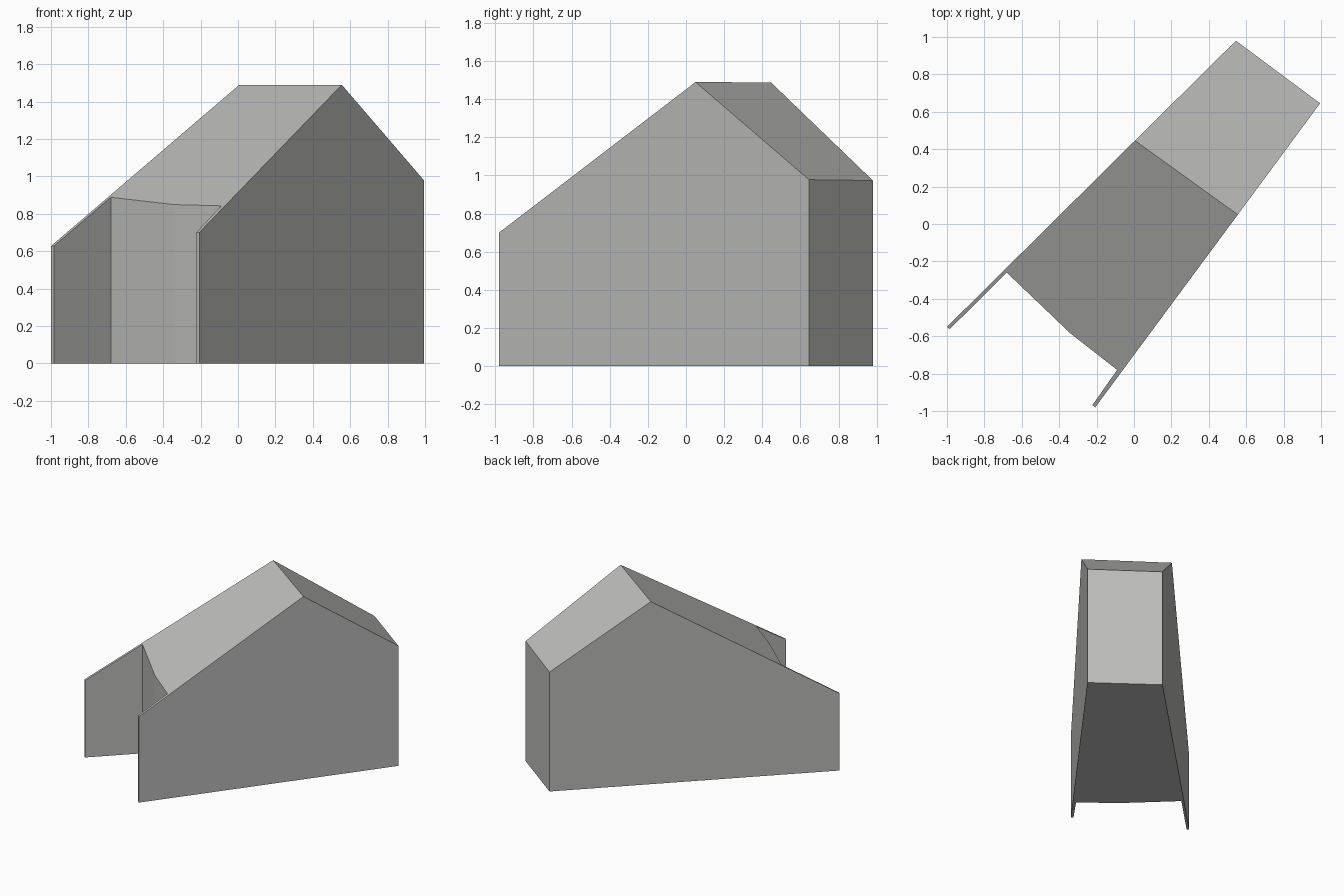
import bpy
import bmesh

if "Cube" in bpy.data.objects:
    bpy.data.objects.remove(bpy.data.objects["Cube"])

RIDGE_Z, RIDGE_D = 1.49, 0.367      # ridge height and its offset along the roof fall
FRONT_SLOPE, BACK_SLOPE = 0.616, 0.692

# Footprint, counter-clockwise from above, starting at the back corner
FOOTPRINT = [
    (0.545, 0.98),                                   # 0 back left corner
    (0.005, 0.446),                                  # 1 ridge, left end
    (-1.0, -0.55), (-0.985, -0.562),                 # 2-3 left wing wall tip
    (-0.68, -0.26), (-0.34, -0.585), (-0.09, -0.78), # 4-6 recessed front
    (-0.222, -0.968), (-0.207, -0.98),               # 7-8 right wing wall tip
    (0.555, 0.05),                                   # 9 ridge, right end
    (0.995, 0.645),                                  # 10 back right corner
]
RIDGE = (1, 9)


def roof_z(x, y):
    """Height of the two-sided roof above a plan point."""
    d = 0.588 * x + 0.809 * y - RIDGE_D
    return RIDGE_Z - (BACK_SLOPE * d if d > 0 else -FRONT_SLOPE * d)


bm = bmesh.new()
top = [bm.verts.new((x, y, roof_z(x, y))) for x, y in FOOTPRINT]
corners = [i for i in range(len(FOOTPRINT)) if i not in RIDGE]
low = {i: bm.verts.new((*FOOTPRINT[i], 0)) for i in corners}

# Walls: one face per side, the gable sides running up over the ridge end
for a, b in zip(corners, corners[1:] + corners[:1]):
    peak = [top[i] for i in RIDGE if a < i < b]
    bm.faces.new([low[b], low[a], top[a]] + peak + [top[b]])

# Floor and the two roof slopes
bm.faces.new([low[i] for i in corners])
bm.faces.new(top[1:10])
bm.faces.new([top[i] for i in (0, 1, 9, 10)])
bmesh.ops.recalc_face_normals(bm, faces=bm.faces)

mesh = bpy.data.meshes.new("house_body")
bm.to_mesh(mesh)
bm.free()

grey = bpy.data.materials.new("plain_grey")
grey.diffuse_color = (0.5, 0.5, 0.49, 1)
grey.use_nodes = True
grey.node_tree.nodes["Principled BSDF"].inputs["Base Color"].default_value = grey.diffuse_color
mesh.materials.append(grey)
house = bpy.data.objects.new("house_body", mesh)
bpy.context.collection.objects.link(house)
